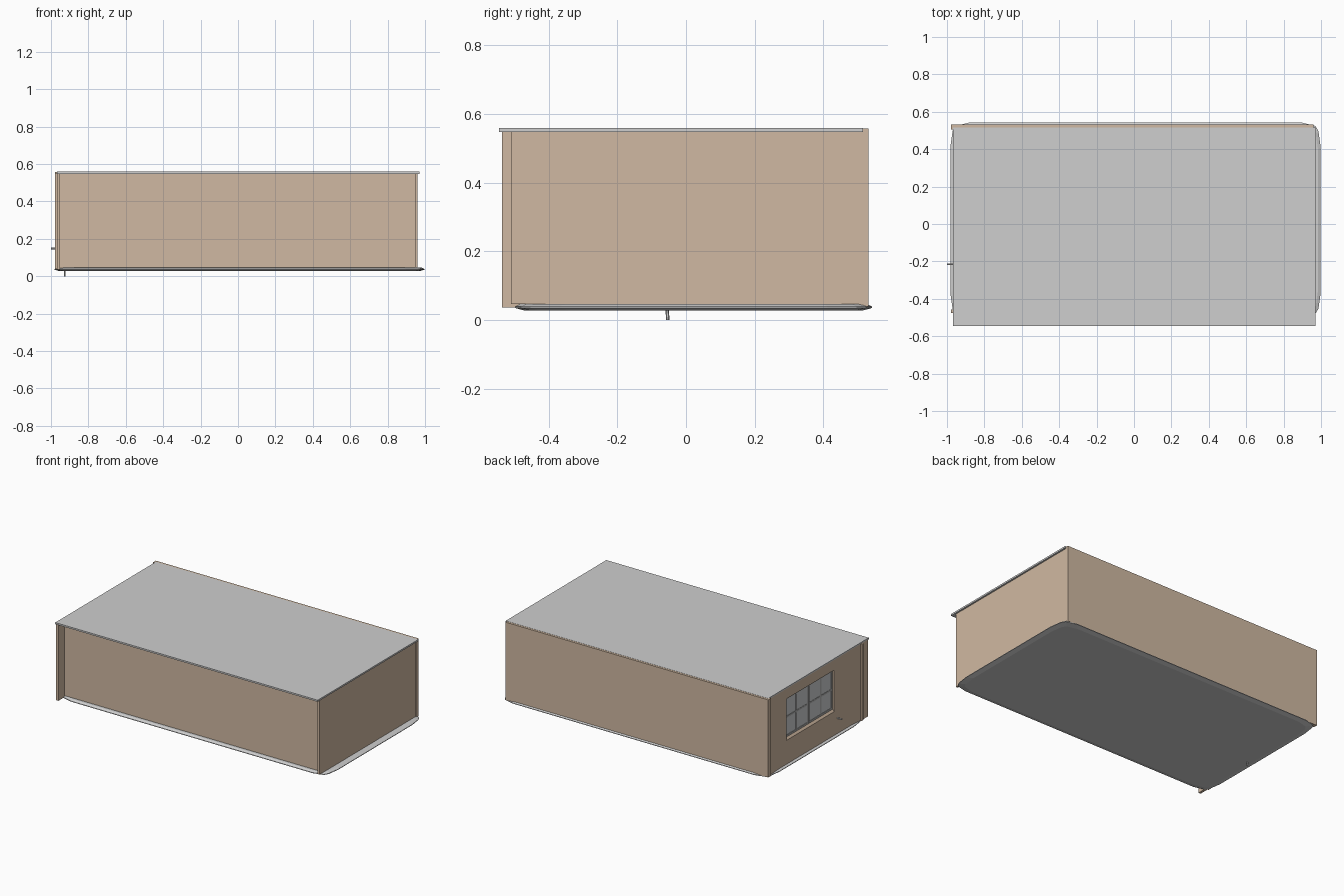
import bpy, bmesh, math
from mathutils import Vector, Matrix

if "Cube" in bpy.data.objects:
    bpy.data.objects.remove(bpy.data.objects["Cube"])


def material(name, rgb):
    m = bpy.data.materials.new(name)
    m.diffuse_color = (*rgb, 1)
    m.use_nodes = True
    m.node_tree.nodes["Principled BSDF"].inputs["Base Color"].default_value = m.diffuse_color
    return m


TAN = material("tan wall", (0.63, 0.485, 0.36))
ROOF = material("roof grey", (0.62, 0.62, 0.62))
GLASS = material("window glass", (0.60, 0.62, 0.63))
FRAME = material("window frame grey", (0.45, 0.45, 0.45))


def finish(name, bm, mat):
    bmesh.ops.recalc_face_normals(bm, faces=bm.faces)
    me = bpy.data.meshes.new(name)
    bm.to_mesh(me)
    bm.free()
    me.materials.append(mat)
    ob = bpy.data.objects.new(name, me)
    bpy.context.collection.objects.link(ob)
    return ob


def boxes(name, mat, *spans):
    """One object made of boxes given as (x0, x1, y0, y1, z0, z1)."""
    bm = bmesh.new()
    for x0, x1, y0, y1, z0, z1 in spans:
        mx = (Matrix.Translation(((x0 + x1) / 2, (y0 + y1) / 2, (z0 + z1) / 2))
              @ Matrix.Diagonal((x1 - x0, y1 - y0, z1 - z0, 1)))
        bmesh.ops.create_cube(bm, size=1, matrix=mx)
    return finish(name, bm, mat)


def rod(name, mat, a, b, r):
    a, b = Vector(a), Vector(b)
    d = b - a
    bm = bmesh.new()
    mx = Matrix.Translation((a + b) / 2) @ d.to_track_quat('Z', 'Y').to_matrix().to_4x4()
    bmesh.ops.create_cone(bm, cap_ends=True, segments=6, radius1=r, radius2=r,
                          depth=d.length, matrix=mx)
    return finish(name, bm, mat)


# Floor slab: rounded-corner outline, tapered towards a thin rim
CX, CY, HX, HY = 0.008, 0.022, 0.99, 0.52


def outline(inset):
    hx, hy = HX - inset, HY - inset
    corner = [(hx, hy - 0.13), (hx - 0.012, hy - 0.045),
              (hx - 0.028, hy - 0.018), (hx - 0.1, hy)]
    pts = []
    for sx, sy in ((1, 1), (-1, 1), (-1, -1), (1, -1)):
        ring = corner if sx * sy > 0 else corner[::-1]
        pts += [(CX + sx * x, CY + sy * y) for x, y in ring]
    return pts


bm = bmesh.new()
rings = [[bm.verts.new((x, y, z)) for x, y in outline(i)]
         for i, z in ((0.03, 0.027), (0.0, 0.035), (0.0, 0.039), (0.014, 0.046))]
for lo, hi in zip(rings, rings[1:]):
    n = len(lo)
    for k in range(n):
        bm.faces.new((lo[k], lo[(k + 1) % n], hi[(k + 1) % n], hi[k]))
bm.faces.new(rings[0])
bm.faces.new(rings[-1])
finish("floor_slab", bm, ROOF)

# Plain walls; the front wall sits back between the side walls
boxes("front_wall", TAN, (-0.952, 0.946, -0.468, -0.452, 0.044, 0.55))
boxes("right_wall", TAN, (0.946, 0.959, -0.51, 0.504, 0.046, 0.55))
boxes("back_wall", TAN, (-0.979, 0.961, 0.504, 0.531, 0.04, 0.558))

# Left wall built around the window opening
WX0, WX1 = -0.968, -0.952
Y0, Y1, Z0, Z1 = -0.18, 0.325, 0.205, 0.482
boxes("left_wall", TAN,
      (WX0, WX1, -0.535, Y0, 0.037, 0.55),
      (WX0, WX1, Y1, 0.504, 0.037, 0.55),
      (WX0, WX1, Y0, Y1, 0.037, Z0),
      (WX0, WX1, Y0, Y1, Z1, 0.55))
boxes("left_wall_rib", TAN, (-0.979, WX0, -0.475, -0.457, 0.04, 0.55))

# Roof plate
boxes("roof", ROOF, (-0.968, 0.970, -0.545, 0.516, 0.548, 0.559))

# Sloping window sill
bm = bmesh.new()
ends = [[bm.verts.new(p) for p in ((WX0, y, Z0), (WX1, y, Z0), (WX1, y, Z0 + 0.02))]
        for y in (Y0, Y1)]
bm.faces.new(ends[0])
bm.faces.new(ends[1])
for k in range(3):
    j = (k + 1) % 3
    bm.faces.new((ends[0][k], ends[0][j], ends[1][j], ends[1][k]))
finish("window_sill", bm, TAN)

# Window: glass pane and two casements with crossed bars
boxes("window_glass", GLASS, (-0.954, -0.951, Y0, Y1, Z0, Z1))
mid = (Y0 + Y1) / 2
ZB = Z0 + 0.014
for side, a, b in (("front", Y0, mid - 0.004), ("back", mid + 0.004, Y1)):
    t, x0, x1 = 0.012, -0.957, -0.953
    c, h = (a + b) / 2, (ZB + Z1) / 2
    boxes("casement_" + side, FRAME,
          (x0, x1, a, a + t, ZB, Z1), (x0, x1, b - t, b, ZB, Z1),
          (x0, x1, a + t, b - t, ZB, ZB + t), (x0, x1, a + t, b - t, Z1 - t, Z1),
          (x0 + 0.001, x1, c - 0.006, c + 0.006, ZB + t, Z1 - t),
          (x0 + 0.001, x1, a + t, b - t, h - 0.006, h + 0.006))

# Small outlet on the left wall and drain pipe under the slab
rod("wall_outlet", ROOF, (-0.96, -0.216, 0.149), (-1.0, -0.216, 0.149), 0.005)
rod("drain_pipe", ROOF, (-0.927, -0.055, 0.033), (-0.927, -0.053, 0.0), 0.005)
